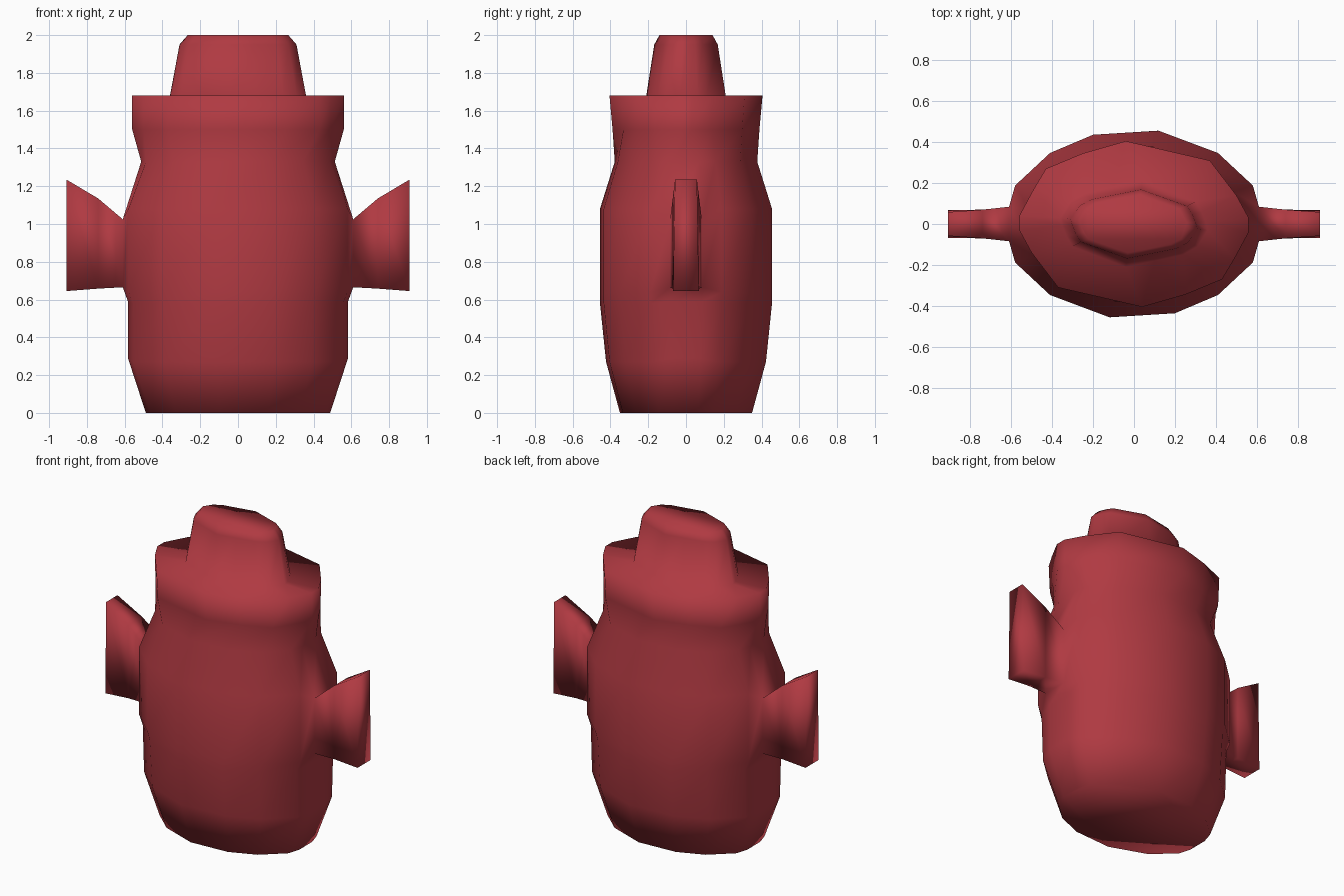
import bpy
import bmesh

if "Cube" in bpy.data.objects:
    bpy.data.objects.remove(bpy.data.objects["Cube"], do_unlink=True)

# Single clay colour
clay = bpy.data.materials.new("red_clay")
clay.use_nodes = True
colour = (0.434, 0.042, 0.054, 1)
clay.diffuse_color = colour
clay.node_tree.nodes["Principled BSDF"].inputs["Base Color"].default_value = colour

# Half outlines; the other half is the same turned by 180 degrees
BELLY = [(.61, -.085), (.61, .085), (.58, .19), (.41, .35),
         (.12, .46), (-.2, .44), (-.41, .35), (-.58, .19)]
RIM = [(.56, -.04), (.56, .03), (.5, .14), (.37, .31),
       (-.04, .405), (-.25, .345), (-.43, .27), (-.49, .17)]
LID = [(.36, -.03), (.35, .01), (.33, .06), (.3, .11),
       (.04, .21), (-.1, .18), (-.24, .15), (-.31, .11)]

# Outline, x scale, y scale, height, height beside the handles
LAYERS = [
    (BELLY, .80, .76, 0, 0),
    (BELLY, .955, .92, .27, .29),
    (BELLY, .955, .99, .58, .59),
    (BELLY, 1, .99, .64, .665),
    (BELLY, 1, .99, 1.08, 1.025),
    (BELLY, .84, .82, 1.33, 1.33),
    (RIM, 1, .96, 1.5, 1.5),
    (RIM, 1, 1, 1.68, 1.68),
    (LID, 1, 1, 1.68, 1.68),
    (LID, .86, .8, 1.95, 1.95),
    (LID, .74, .67, 2, 2),
]
HANDLE_LAYER = 3

bm = bmesh.new()


def make_ring(half, sx, sy, z, side_z):
    points = half + [(-x, -y) for x, y in half]
    side = len(half)
    return [bm.verts.new((x * sx, y * sy, side_z if i % side < 2 else z))
            for i, (x, y) in enumerate(points)]


def bridge(lower, upper, skip=()):
    n = len(lower)
    for i in range(n):
        if i not in skip:
            j = (i + 1) % n
            bm.faces.new((lower[i], lower[j], upper[j], upper[i]))


# Body, rim and lid as one continuous skin
rings = [make_ring(*layer) for layer in LAYERS]
half_count = len(BELLY)
for k in range(len(rings) - 1):
    bridge(rings[k], rings[k + 1], (0, half_count) if k == HANDLE_LAYER else ())
bm.faces.new(rings[0][::-1])
bm.faces.new(rings[-1])

# Flared handles growing from the openings at both sides
for start, side in ((0, 1), (half_count, -1)):
    low, high = rings[HANDLE_LAYER], rings[HANDLE_LAYER + 1]
    loop = [low[start], low[start + 1], high[start + 1], high[start]]
    for x, y_low, y_high, z_low, z_high in (
            (.74, .07, .07, .658, 1.135), (.908, .068, .058, .645, 1.235)):
        outer = [bm.verts.new((side * x, side * y, z)) for y, z in (
            (-y_low, z_low), (y_low, z_low), (y_high, z_high), (-y_high, z_high))]
        bridge(loop, outer)
        loop = outer
    bm.faces.new(loop)

bmesh.ops.recalc_face_normals(bm, faces=bm.faces[:])
for face in bm.faces:
    face.smooth = True

mesh = bpy.data.meshes.new("handled_jar")
bm.to_mesh(mesh)
bm.free()
mesh.materials.append(clay)
jar = bpy.data.objects.new("handled_jar", mesh)
bpy.context.collection.objects.link(jar)
